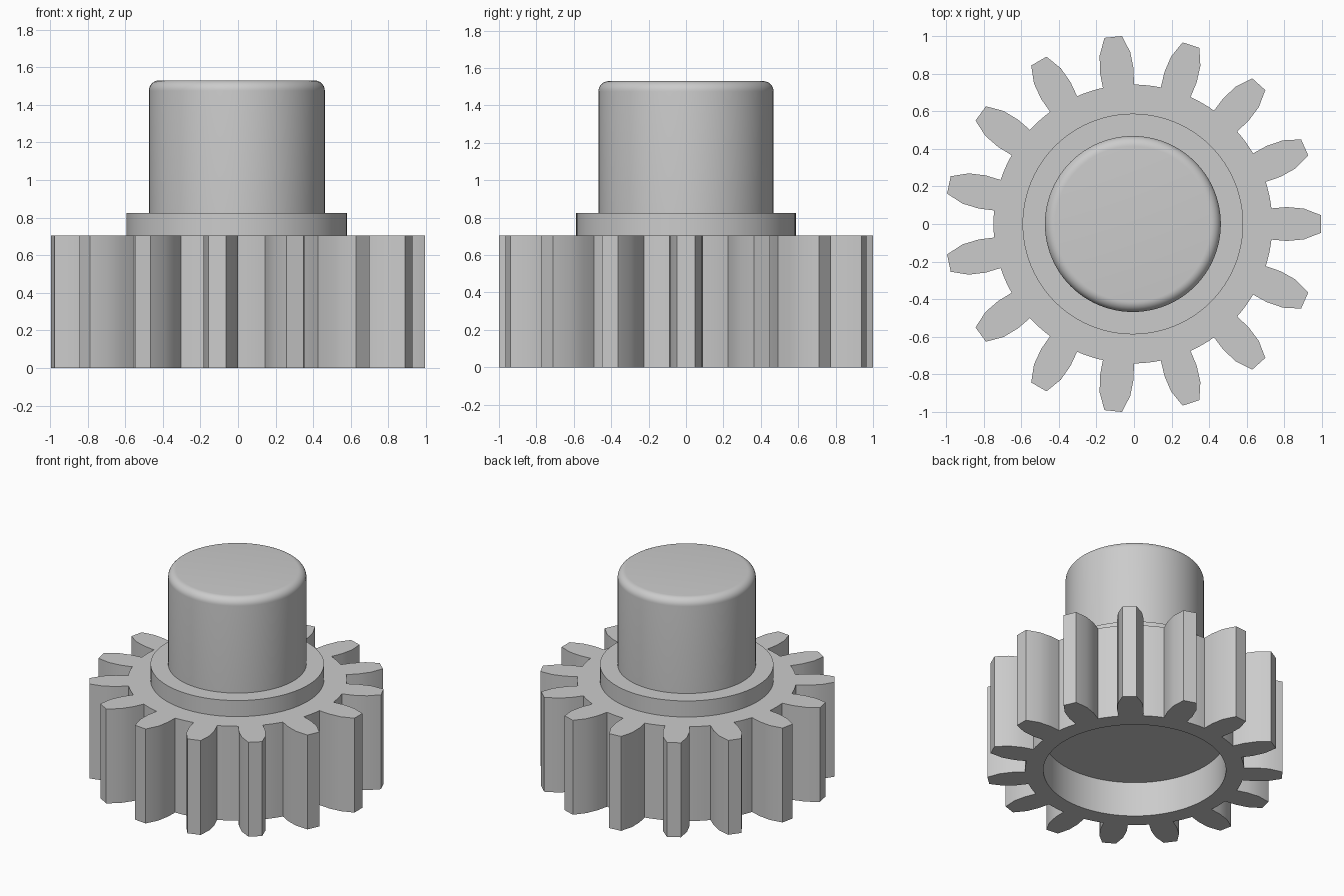
import bpy, bmesh
from math import sin, cos, pi, tau, radians, hypot, atan2

cube = bpy.data.objects.get("Cube")
if cube:
    bpy.data.objects.remove(cube, do_unlink=True)

CENTRE_X = -0.006
TEETH = 15
GEAR_TOP = 0.705
COLLAR_TOP = 0.825
SHAFT_TOP = 1.53
RECESS_RADIUS = 0.618
RECESS_DEPTH = 0.26
SEGMENTS = 96

steel = bpy.data.materials.new("plain grey")
steel.use_nodes = True
steel.diffuse_color = (0.6, 0.6, 0.6, 1)
steel.node_tree.nodes["Principled BSDF"].inputs["Base Color"].default_value = (0.6, 0.6, 0.6, 1)


def finish(name, bm):
    bmesh.ops.recalc_face_normals(bm, faces=bm.faces)
    mesh = bpy.data.meshes.new(name)
    bm.to_mesh(mesh)
    bm.free()
    mesh.materials.append(steel)
    obj = bpy.data.objects.new(name, mesh)
    obj.location.x = CENTRE_X
    bpy.context.collection.objects.link(obj)
    bpy.ops.object.select_all(action='DESELECT')
    obj.select_set(True)
    bpy.context.view_layer.objects.active = obj
    bpy.ops.object.shade_smooth_by_angle(angle=radians(32))
    return obj


def ring(bm, points, z):
    return [bm.verts.new((x, y, z)) for x, y in points]


def circle(radius):
    return [(radius * cos(tau * i / SEGMENTS), radius * sin(tau * i / SEGMENTS))
            for i in range(SEGMENTS)]


def wall(bm, low, high):
    n = len(low)
    for i in range(n):
        j = (i + 1) % n
        bm.faces.new((low[i], low[j], high[j], high[i]))


def loop_edges(bm, verts):
    return [e for e in (bm.edges.get((v, verts[i - 1])) for i, v in enumerate(verts)) if e]


def turned_part(name, profile):
    """Stack of circles (radius, z), capped at both ends."""
    bm = bmesh.new()
    rings = [ring(bm, circle(r), z) for r, z in profile]
    for low, high in zip(rings, rings[1:]):
        wall(bm, low, high)
    bm.faces.new(rings[0])
    bm.faces.new(rings[-1])
    return finish(name, bm)


# Gear outline: half a tooth as (distance out, half width), mirrored and repeated
flank = [(0.737, 0.083), (0.82, 0.09), (0.91, 0.082), (1.0006, 0.047)]
tooth = [(x, -w) for x, w in flank] + [(x, w) for x, w in reversed(flank)]
root_radius = hypot(*flank[0])
root_angle = atan2(flank[0][1], flank[0][0])
pitch = tau / TEETH
outline = []
for t in range(TEETH):
    a = t * pitch
    outline += [(x * cos(a) - y * sin(a), x * sin(a) + y * cos(a)) for x, y in tooth]
    land = pitch - 2 * root_angle
    for k in range(1, 4):
        b = a + root_angle + land * k / 4
        outline.append((root_radius * cos(b), root_radius * sin(b)))

# Toothed body with a round recess underneath
bm = bmesh.new()
low, high = ring(bm, outline, 0), ring(bm, outline, GEAR_TOP)
wall(bm, low, high)
bm.faces.new(high)
rim = ring(bm, circle(RECESS_RADIUS), 0)
ceiling = ring(bm, circle(RECESS_RADIUS), RECESS_DEPTH)
wall(bm, rim, ceiling)
bm.faces.new(ceiling)
bmesh.ops.triangle_fill(bm, use_beauty=True, normal=(0, 0, -1),
                        edges=loop_edges(bm, low) + loop_edges(bm, rim))
finish("gear_body", bm)

# Collar on top of the gear
turned_part("collar", [(0.587, GEAR_TOP), (0.587, COLLAR_TOP)])

# Shaft with a rounded top edge
radius, fillet = 0.468, 0.055
rounded = [(radius - fillet + fillet * cos(k * pi / 16),
            SHAFT_TOP - fillet + fillet * sin(k * pi / 16)) for k in range(9)]
turned_part("shaft", [(radius, COLLAR_TOP)] + rounded)
